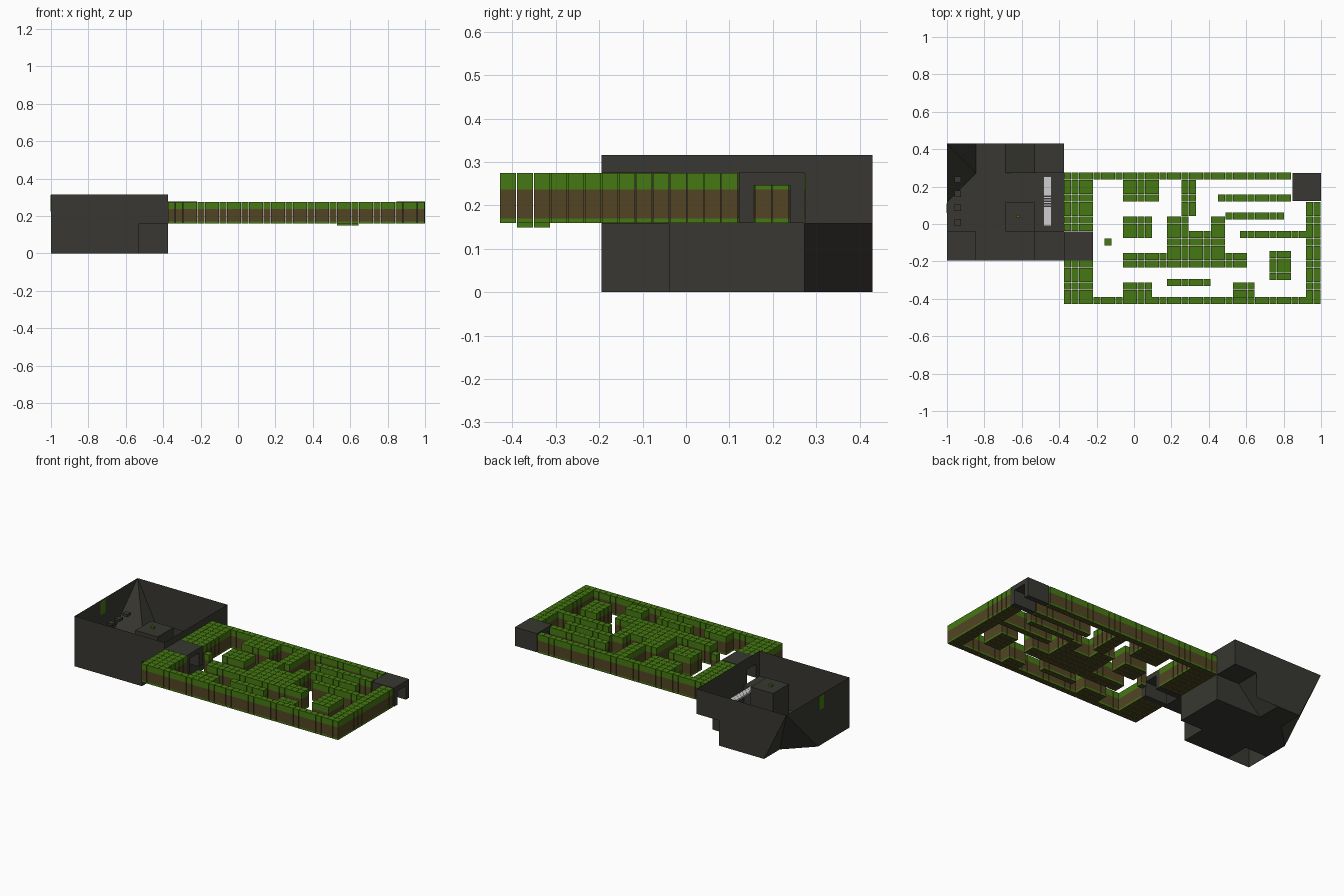
import bpy, bmesh

cube = bpy.data.objects.get("Cube")
if cube:
    bpy.data.objects.remove(cube)


def material(name, color):
    m = bpy.data.materials.new(name)
    m.use_nodes = True
    m.diffuse_color = (*color, 1)
    m.node_tree.nodes["Principled BSDF"].inputs["Base Color"].default_value = (*color, 1)
    return m


STONE = material("dark stone", (0.04, 0.039, 0.032))
LEAF = material("leaf green", (0.06, 0.19, 0.006))
BARK = material("hedge brown", (0.085, 0.06, 0.018))
PALE = material("pale plank", (0.62, 0.62, 0.62))


def finish(name, bm, *mats):
    mesh = bpy.data.meshes.new(name)
    bm.to_mesh(mesh)
    bm.free()
    for m in mats:
        mesh.materials.append(m)
    ob = bpy.data.objects.new(name, mesh)
    bpy.context.collection.objects.link(ob)
    return ob


def face(bm, *points):
    bm.faces.new([bm.verts.new(p) for p in points])


def add_box(bm, x0, x1, y0, y1, z0, z1):
    v = bmesh.ops.create_cube(bm, size=1)["verts"]
    for p in v:
        p.co = ((x0, x1)[p.co.x > 0], (y0, y1)[p.co.y > 0], (z0, z1)[p.co.z > 0])


def box(name, mat, *bounds):
    bm = bmesh.new()
    add_box(bm, *bounds)
    return finish(name, bm, mat)


# Hedge maze: square cells with green foot and crown around a brown middle
P, X0, Y0, BASE = 0.0392, -0.373, 0.275, 0.159
SIZE = 0.0374
LAYERS = (0, 0.011, 0.078, 0.116)


def add_cell(bm, x, y, z):
    rings = [[bm.verts.new((x + dx * SIZE, y - dy * SIZE, z + h))
              for dx, dy in ((0, 0), (0, 1), (1, 1), (1, 0))] for h in LAYERS]
    for layer in range(3):
        for i in range(4):
            a, b = rings[layer], rings[layer + 1]
            j = (i + 1) % 4
            f = bm.faces.new((a[i], a[j], b[j], b[i]))
            f.material_index = int(layer == 1)
    bm.faces.new(rings[-1])
    bm.faces.new(rings[0][::-1]).material_index = 1


def hedge(name, col, row, cols, rows, drop=0):
    bm = bmesh.new()
    for c in range(cols):
        for r in range(rows):
            add_cell(bm, X0 + (col + c) * P, Y0 - (row + r) * P, BASE - drop)
    finish(name, bm, LEAF, BARK)


hedge("back_hedge", 0, 0, 31, 1)
hedge("front_hedge", 0, 17, 35, 1)
hedge("entry_hedge_back", 0, 1, 4, 7)
hedge("entry_hedge_front", 0, 12, 4, 5)
hedge("end_hedge", 33, 4, 2, 13)
hedge("back_stub", 8, 1, 5, 3)
hedge("back_arm", 16, 1, 2, 5)
hedge("arm_foot", 14, 6, 3, 2)
hedge("middle_block", 14, 8, 8, 3)
hedge("middle_post", 20, 6, 2, 2)
hedge("island_block", 8, 6, 4, 3)
hedge("long_row_back", 21, 3, 10, 1)
hedge("long_row_middle", 22, 5.45, 8, 1)
hedge("long_row_front", 24, 8, 9, 1)
hedge("cross_hedge", 8, 11, 17, 2)
hedge("end_island", 28, 10.7, 3, 4)
hedge("short_row", 14, 14.5, 6, 1)
hedge("front_stub", 8, 15, 4, 2)
hedge("low_stub", 23, 15, 3, 2, 0.01)
hedge("lone_bush", 5.5, 9, 1, 1)


# Tunnel huts at both ends of the maze, open along x
def hut(name, x0, x1, y0, y1):
    z0, z1, side = 0.159, 0.276, 0.033
    bm = bmesh.new()
    add_box(bm, x0, x1, y0, y0 + side, z0, z1)
    add_box(bm, x0, x1, y1 - side, y1, z0, z1)
    add_box(bm, x0, x1, y0 + side, y1 - side, z1 - 0.03, z1)
    finish(name, bm, STONE)


hut("entry_hut", -0.375, -0.22, -0.195, -0.04)
hut("exit_hut", 0.847, 1.0, 0.122, 0.273)

# Open-topped room on a four by four tile plan
XS = (-1, -0.844, -0.688, -0.532, -0.375)
YS = (-0.195, -0.039, 0.117, 0.273, 0.43)
H, M = 0.316, 0.158
T = 0.002


def rect_x(bm, x, y0, y1, z0, z1):
    face(bm, (x, y0, z0), (x, y1, z0), (x, y1, z1), (x, y0, z1))


def rect_y(bm, y, x0, x1, z0, z1):
    face(bm, (x0, y, z0), (x1, y, z0), (x1, y, z1), (x0, y, z1))


def rect_z(bm, z, x0, x1, y0, y1):
    face(bm, (x0, y0, z), (x1, y0, z), (x1, y1, z), (x0, y1, z))


bm = bmesh.new()
# outer walls, raised off the ground at the two notched corners
rect_y(bm, YS[0], XS[0], XS[3], 0, H)
rect_y(bm, YS[0], XS[3], XS[4], M, H)
rect_y(bm, YS[4], XS[3], XS[4], M, H)
rect_y(bm, YS[4], XS[1], XS[3], 0, H)
rect_x(bm, XS[4], YS[1], YS[3], 0, H)
rect_x(bm, XS[4], YS[3], YS[4], M, H)
rect_x(bm, XS[4], YS[0], YS[0] + 0.033, M, H)
rect_x(bm, XS[4], YS[1] - 0.033, YS[1], M, H)
rect_x(bm, XS[4], YS[0] + 0.033, YS[1] - 0.033, 0.246, H)
# cut corner folding up to one apex
apex = (XS[0], YS[4], H)
back_foot, inner_foot, side_foot = (XS[1], YS[4], 0), (XS[1], YS[3], 0), (XS[0], YS[2], 0)
face(bm, (XS[1], YS[4], H), apex, back_foot)
face(bm, back_foot, apex, inner_foot)
face(bm, inner_foot, apex, side_foot)
face(bm, apex, (XS[0], YS[2], H), side_foot)
rect_x(bm, XS[0], YS[0], YS[2], 0, H)
# notch walls
rect_x(bm, XS[3], YS[0], YS[1], 0, M)
rect_y(bm, YS[1], XS[3], XS[4], 0, M)
rect_y(bm, YS[3], XS[2], XS[4], 0, M)
finish("room_walls", bm, STONE)

# Floor, landings and ramp
bm = bmesh.new()
rect_z(bm, 0, XS[1], XS[3], YS[0], YS[3])
rect_z(bm, 0, XS[3], XS[4], YS[1], YS[3])
rect_z(bm, 0, XS[1], XS[2], YS[3], YS[4])
face(bm, (XS[0], YS[1], 0), (XS[1], YS[1], 0), inner_foot, side_foot)
finish("room_floor", bm, STONE)

bm = bmesh.new()
rect_z(bm, M, XS[3], XS[4], YS[0], YS[1])
rect_z(bm, M, XS[3], XS[4], YS[3], YS[4])
face(bm, (XS[2], YS[3], 0), (XS[3], YS[3], M), (XS[3], YS[4], M), (XS[2], YS[4], 0))
rect_z(bm, M, XS[0], XS[1], YS[0], YS[1])
rect_x(bm, XS[1], YS[0], YS[1], 0, M)
rect_y(bm, YS[1], XS[0], XS[1], 0, M)
finish("landings_and_ramp", bm, STONE)

box("pedestal", STONE, XS[2], XS[3], YS[1], YS[2], 0, 0.25)
box("pedestal_gem", LEAF, -0.63, -0.612, 0.035, 0.048, 0.25, 0.262)

# Stepping stones along the side wall
for i in range(4):
    y = 0.01 + i * 0.076
    box("stepping_stone", STONE, -0.96, -0.925, y - 0.017, y + 0.017, 0.17, 0.185)

# Plank bridge between the landings
bm = bmesh.new()
for i in range(20):
    y = -0.01 + i * 0.0132
    add_box(bm, -0.484, -0.441, y, y + 0.0125, 0.172, 0.182)
finish("plank_bridge", bm, PALE)

# Hanging banner seen on both faces of the side wall
box("side_banner", LEAF, XS[0] - T, XS[0] + T, 0.06, 0.11, 0.225, H - 0.005)
